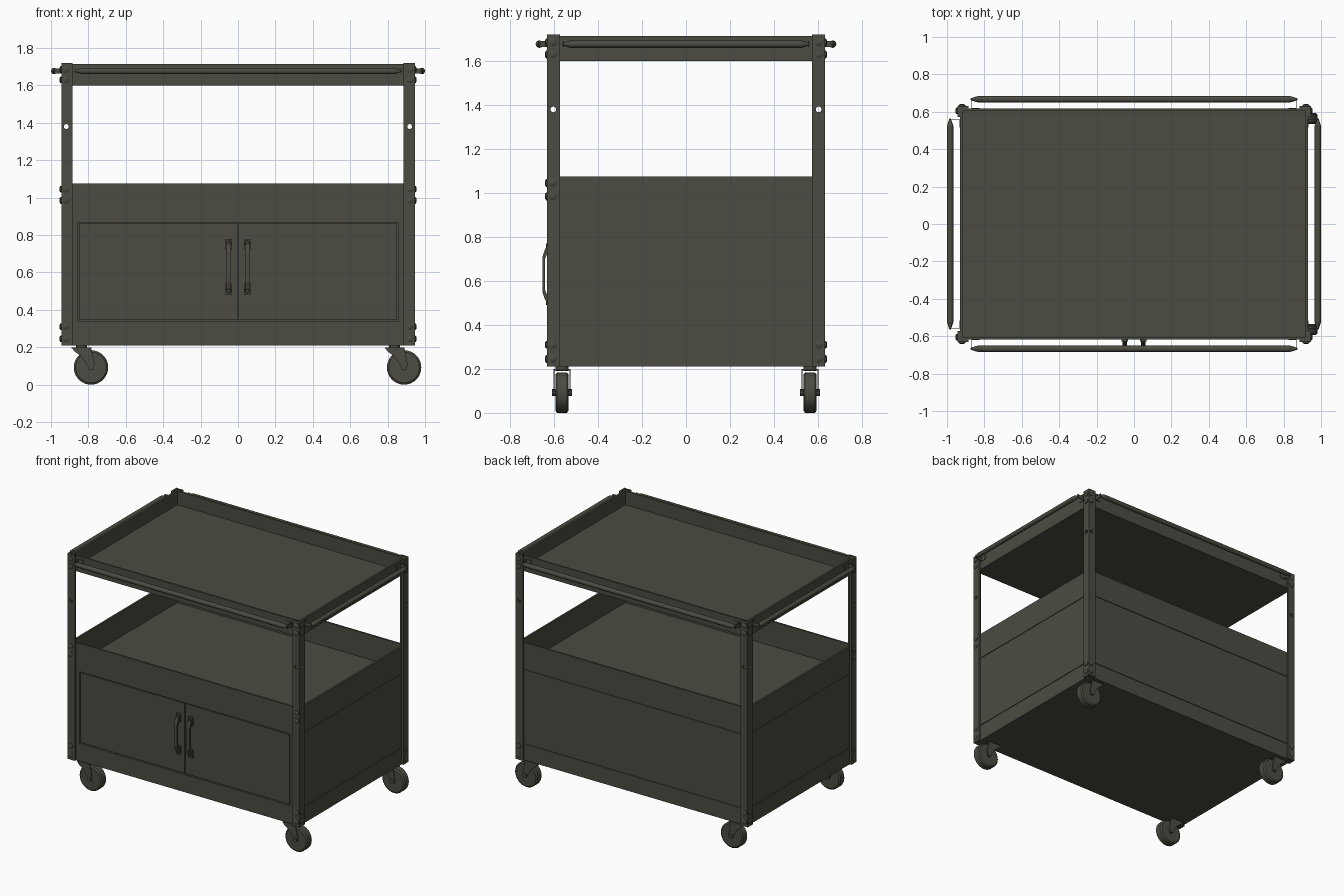
import bpy, bmesh, math
from mathutils import Vector, Matrix

if "Cube" in bpy.data.objects:
    bpy.data.objects.remove(bpy.data.objects["Cube"], do_unlink=True)

steel = bpy.data.materials.new("olive_grey_steel")
colour = (0.072, 0.07, 0.054, 1)
steel.use_nodes = True
steel.diffuse_color = colour
steel.node_tree.nodes["Principled BSDF"].inputs["Base Color"].default_value = colour

W, D = 0.93, 0.617          # half width and half depth of trays
PX, PY = 0.945, 0.632       # outer faces of the posts
FLANGE, SHEET = 0.06, 0.014


def finish(name, bm, smooth=False):
    bmesh.ops.recalc_face_normals(bm, faces=bm.faces)
    mesh = bpy.data.meshes.new(name)
    bm.to_mesh(mesh)
    bm.free()
    mesh.materials.append(steel)
    ob = bpy.data.objects.new(name, mesh)
    bpy.context.collection.objects.link(ob)
    if smooth:
        bpy.ops.object.select_all(action="DESELECT")
        ob.select_set(True)
        bpy.context.view_layer.objects.active = ob
        bpy.ops.object.shade_smooth_by_angle(angle=math.radians(35))
    return ob


def add_box(bm, lo, hi):
    lo, hi = Vector(lo), Vector(hi)
    place = Matrix.Translation((lo + hi) / 2) @ Matrix.Diagonal((*(hi - lo), 1))
    bmesh.ops.create_cube(bm, size=1, matrix=place)


def add_cone(bm, a, b, r1, r2, sides):
    a, b = Vector(a), Vector(b)
    turn = Vector((0, 0, 1)).rotation_difference(b - a).to_matrix().to_4x4()
    bmesh.ops.create_cone(bm, cap_ends=True, segments=sides, radius1=r1, radius2=r2,
                          depth=(b - a).length, matrix=Matrix.Translation((a + b) / 2) @ turn)


def add_prism(bm, outline, move):
    base = bm.faces.new([bm.verts.new(p) for p in outline])
    new = bmesh.ops.extrude_face_region(bm, geom=[base])["geom"]
    bmesh.ops.translate(bm, vec=move, verts=[g for g in new if isinstance(g, bmesh.types.BMVert)])


def tray(name, z0, z1):
    bm = bmesh.new()
    add_box(bm, (-W, -D, z0), (W, D, z0 + SHEET))
    for s in (-1, 1):
        add_box(bm, (-W, s * D, z0), (W, s * (D - SHEET), z1))
        add_box(bm, (s * W, -D, z0), (s * (W - SHEET), D, z1))
    finish(name, bm)


# Three trays
tray("top_tray", 1.6, 1.715)
tray("middle_tray", 0.88, 1.075)
tray("bottom_tray", 0.21, 0.33)

# Cabinet panels, set slightly behind the trays
Z0, Z1 = 0.33, 0.88
bm = bmesh.new()
for s in (-1, 1):
    add_box(bm, (s * (W - 0.005), -D + 0.01, Z0), (s * (W - 0.02), D - 0.01, Z1))
    add_box(bm, (s * W, -D, Z0 + 0.005), (s * (W - 0.02), D, Z1 - 0.005))
add_box(bm, (-W + 0.01, D - 0.005, Z0), (W - 0.01, D - 0.02, Z1))
add_box(bm, (-W, D, Z0 + 0.005), (W, D - 0.02, Z1 - 0.005))
finish("side_and_back_panels", bm)

# Front frame with a backing behind the door gaps
bm = bmesh.new()
add_box(bm, (-W + 0.01, -D + 0.016, Z0), (W - 0.01, -D + 0.026, Z1))
for s in (-1, 1):
    add_box(bm, (s * W, -D, Z0), (s * 0.857, -D + 0.02, Z1))
add_box(bm, (-W, -D, 0.868), (W, -D + 0.02, Z1))
add_box(bm, (-W, -D, Z0), (W, -D + 0.02, 0.34))
finish("door_frame", bm)

for side, s in (("left", 1), ("right", -1)):
    bm = bmesh.new()
    add_box(bm, (s * 0.004, -D + 0.003, 0.347), (s * 0.85, -D + 0.018, 0.861))
    finish(side + "_door", bm)

    # Arched door handle with two mounting feet
    bm = bmesh.new()
    x = s * 0.05
    profile = [(0, 0.145), (0.024, 0.115), (0.036, 0.08)]
    outer = [(-D - d, 0.63 + h) for d, h in profile]
    outer += [(y, 1.26 - z) for y, z in reversed(outer)]
    inner = [(y + 0.012, 0.63 + (z - 0.63) * 0.88) for y, z in reversed(outer)]
    add_prism(bm, [(x - 0.012, y, z) for y, z in outer + inner], (0.024, 0, 0))
    for k in (-1, 1):
        add_box(bm, (x - 0.017, -D - 0.01, 0.63 + k * 0.09), (x + 0.017, -D + 0.005, 0.63 + k * 0.15))
        add_cone(bm, (x, -D, 0.63 + k * 0.13), (x, -D - 0.02, 0.63 + k * 0.13), 0.014, 0.009, 10)
    finish(side + "_door_handle", bm)

# Cutter for the adjustment holes in the posts
bm = bmesh.new()
for s in (-1, 1):
    add_cone(bm, (s * 0.918, -0.8, 1.38), (s * 0.918, 0.8, 1.38), 0.013, 0.013, 16)
    add_cone(bm, (-1.1, s * 0.603, 1.38), (1.1, s * 0.603, 1.38), 0.013, 0.013, 16)
cutter = finish("hole_cutter", bm)
cutter.hide_render = True

# Angle-iron corner posts and their bolts
for end, t in (("front", -1), ("back", 1)):
    for side, s in (("left", 1), ("right", -1)):
        bm = bmesh.new()
        f, k = FLANGE, SHEET
        angle = [(0, 0), (f, 0), (f, k), (k, k), (k, f), (0, f)]
        add_prism(bm, [(s * (PX - u), t * (PY - v), 0.21) for u, v in angle], (0, 0, 1.51))
        post = finish(f"{end}_{side}_post", bm)
        cut = post.modifiers.new("holes", "BOOLEAN")
        cut.object = cutter
        cut.solver = "EXACT"
        cut.use_self = True
        bpy.context.view_layer.objects.active = post
        bpy.ops.object.modifier_apply(modifier="holes")

        bm = bmesh.new()
        heights = [1.685, 1.63, 0.31, 0.245] + ([1.045, 0.985] if t < 0 else [])
        for z in heights:
            for foot, out in (((s * 0.92, t * PY, z), Vector((0, t, 0))),
                              ((s * PX, t * 0.605, z), Vector((s, 0, 0)))):
                foot = Vector(foot)
                add_cone(bm, foot - out * 0.025, foot + out * 0.004, 0.018, 0.018, 12)
                add_cone(bm, foot + out * 0.004, foot + out * 0.01, 0.018, 0.009, 12)
        finish(f"{end}_{side}_post_bolts", bm, True)
bpy.data.objects.remove(cutter, do_unlink=True)


# Push rails round the top tray: grip with pointed ends on bent strips
def push_rail(name, half, wall, reach, turns):
    bm = bmesh.new()
    RZ = 1.677
    add_cone(bm, (-half, -reach, RZ), (half, -reach, RZ), 0.017, 0.017, 12)
    for s in (-1, 1):
        add_cone(bm, (s * half, -reach, RZ), (s * (half + 0.04), -reach, RZ), 0.017, 0.004, 12)
        e = s * (half + 0.03)
        add_box(bm, (e, -reach - 0.004, RZ - 0.014), (e + s * 0.005, -wall, RZ + 0.014))
        add_box(bm, (e - s * 0.04, -wall - 0.004, RZ - 0.018), (e + s * 0.005, -wall, RZ + 0.018))
    bmesh.ops.rotate(bm, verts=bm.verts, matrix=Matrix.Rotation(turns * math.pi / 2, 3, "Z"))
    finish(name, bm, True)


for i, name in enumerate(("front", "left", "back", "right")):
    push_rail(name + "_push_rail", *((0.525, W, 0.983) if i % 2 else (0.835, D, 0.667)), i)

# Swivel casters, all trailing to the model's left
for end, t in (("front", -1), ("back", 1)):
    for side, s in (("left", 1), ("right", -1)):
        mx, cy = s * 0.837, t * 0.564
        ax, az = mx + 0.051, 0.092
        bm = bmesh.new()
        add_cone(bm, (ax, cy - 0.022, az), (ax, cy + 0.022, az), 0.092, 0.092, 32)
        for k in (-1, 1):
            add_cone(bm, (ax, cy + k * 0.022, az), (ax, cy + k * 0.03, az), 0.092, 0.082, 32)
        finish(f"{end}_{side}_wheel", bm, True)

        bm = bmesh.new()
        fork = [(-0.052, 0.2), (0.052, 0.2), (0.07, 0.11), (0.062, 0.08), (0.045, 0.08), (0.0, 0.15), (-0.04, 0.18)]
        for k in (-1, 1):
            add_prism(bm, [(mx + u, cy + k * 0.034, z) for u, z in fork], (0, k * 0.005, 0))
        add_box(bm, (mx - 0.052, cy - 0.039, 0.193), (mx + 0.052, cy + 0.039, 0.2))
        add_cone(bm, (mx, cy, 0.19), (mx, cy, 0.215), 0.03, 0.03, 16)
        add_cone(bm, (ax, cy - 0.046, az), (ax, cy + 0.046, az), 0.016, 0.016, 10)
        finish(f"{end}_{side}_caster_fork", bm)
